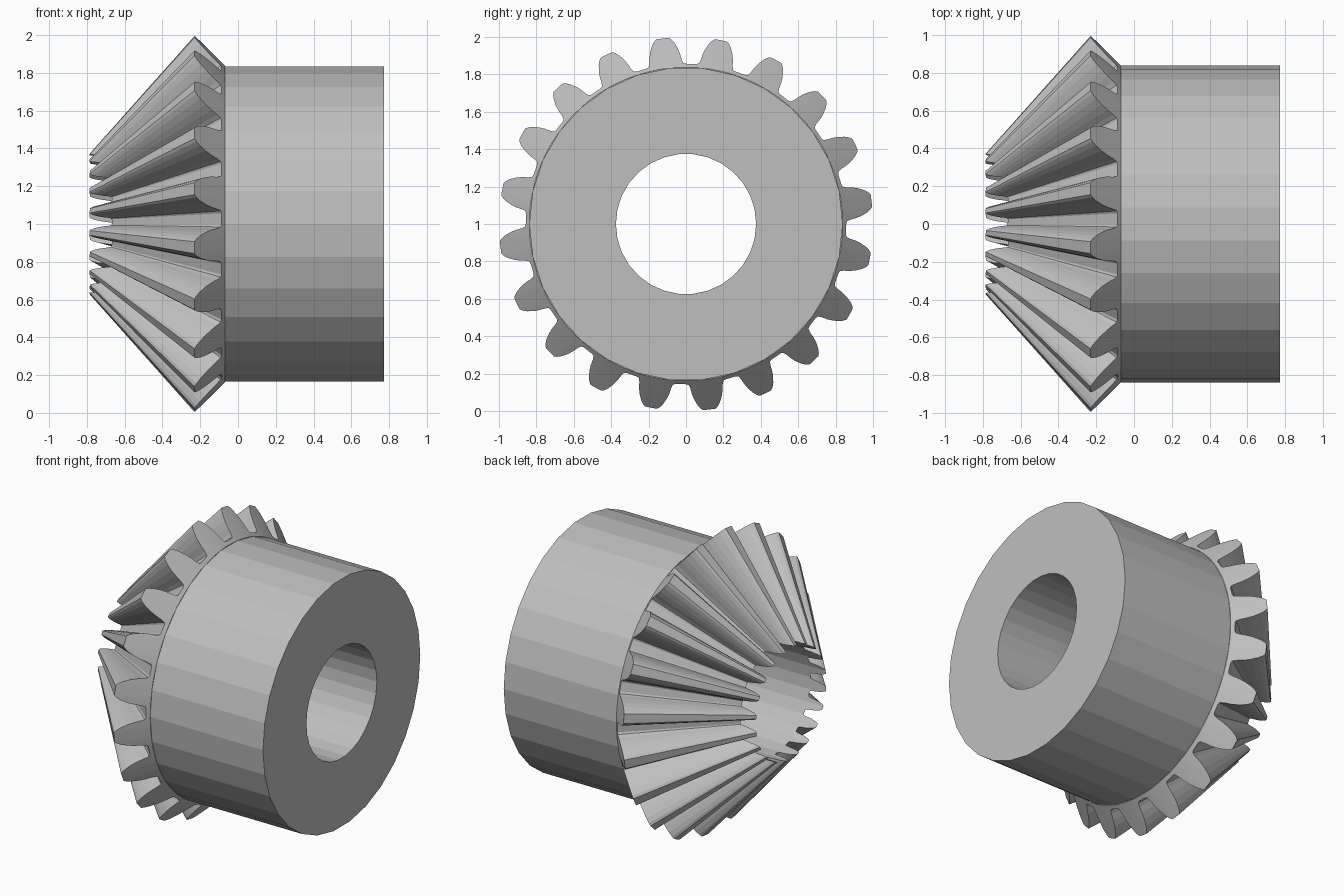
import bpy, bmesh
from math import sin, cos, pi, radians

cube = bpy.data.objects.get("Cube")
if cube:
    bpy.data.objects.remove(cube)

TEETH, SIDES = 20, 30
PHASE = radians(7.2)
APEX_X = -1.117          # point all tooth flanks converge on
HUB_R, BORE_R = 0.838, 0.375
HUB_FRONT, HUB_BACK = -0.068, 0.773
CENTRE_Z = 1.0

grey = bpy.data.materials.new("steel_grey")
grey.use_nodes = True
grey.diffuse_color = (0.52, 0.52, 0.52, 1)
grey.node_tree.nodes["Principled BSDF"].inputs["Base Color"].default_value = grey.diffuse_color


def place(x, r, a):
    """Point at distance r and angle a around the gear axis."""
    return (x, r * cos(a), CENTRE_Z + r * sin(a))


def finish(bm, name):
    bmesh.ops.recalc_face_normals(bm, faces=bm.faces)
    mesh = bpy.data.meshes.new(name)
    bm.to_mesh(mesh)
    bm.free()
    mesh.materials.append(grey)
    ob = bpy.data.objects.new(name, mesh)
    bpy.context.collection.objects.link(ob)
    return ob


def cylinder(name, x0, x1, r):
    bm = bmesh.new()
    rings = [[bm.verts.new(place(x, r, 2 * pi * i / SIDES)) for i in range(SIDES)]
             for x in (x0, x1)]
    for i in range(SIDES):
        j = (i + 1) % SIDES
        bm.faces.new((rings[0][i], rings[0][j], rings[1][j], rings[1][i]))
    for ring in rings:
        bm.faces.new(ring)
    return finish(bm, name)


def back_cone_x(r):
    return HUB_FRONT - (r - HUB_R)


# Half tooth outline: (radius, half angle), root to tip
flank = [(0.857, 0.122), (0.862, 0.108), (0.88, 0.099), (0.91, 0.091),
         (0.94, 0.079), (0.97, 0.062), (0.99, 0.046), (1.0, 0.032)]
tooth = [(r, -a) for r, a in flank] + [(r, a) for r, a in reversed(flank)]

# Toothed crown: outline on the back cone, lofted to the apex
bm = bmesh.new()
outline, inner = [], []
for k in range(TEETH):
    for r, a in tooth:
        ang = PHASE + 2 * pi * k / TEETH + a
        outline.append(bm.verts.new(place(back_cone_x(r), r, ang)))
        # inner ring follows the tooth base evenly
        inner.append(bm.verts.new(place(HUB_FRONT, HUB_R, ang)))
apex = bm.verts.new((APEX_X, 0, CENTRE_Z))
n = len(outline)
for i in range(n):
    j = (i + 1) % n
    bm.faces.new((outline[i], outline[j], apex))
    bm.faces.new((outline[i], inner[i], inner[j], outline[j]))
bm.faces.new(inner)
gear = finish(bm, "bevel_gear")

# Hub, then the bore cut through hub and crown
hub = cylinder("hub", HUB_FRONT - 0.01, HUB_BACK, HUB_R)
bore = cylinder("bore_cutter", -1.5, 1.5, BORE_R)
bpy.context.view_layer.objects.active = gear
for other, op in ((hub, 'UNION'), (bore, 'DIFFERENCE')):
    mod = gear.modifiers.new(other.name, 'BOOLEAN')
    mod.operation = op
    mod.solver = 'EXACT'
    mod.object = other
    bpy.ops.object.modifier_apply(modifier=mod.name)
    bpy.data.objects.remove(other)
